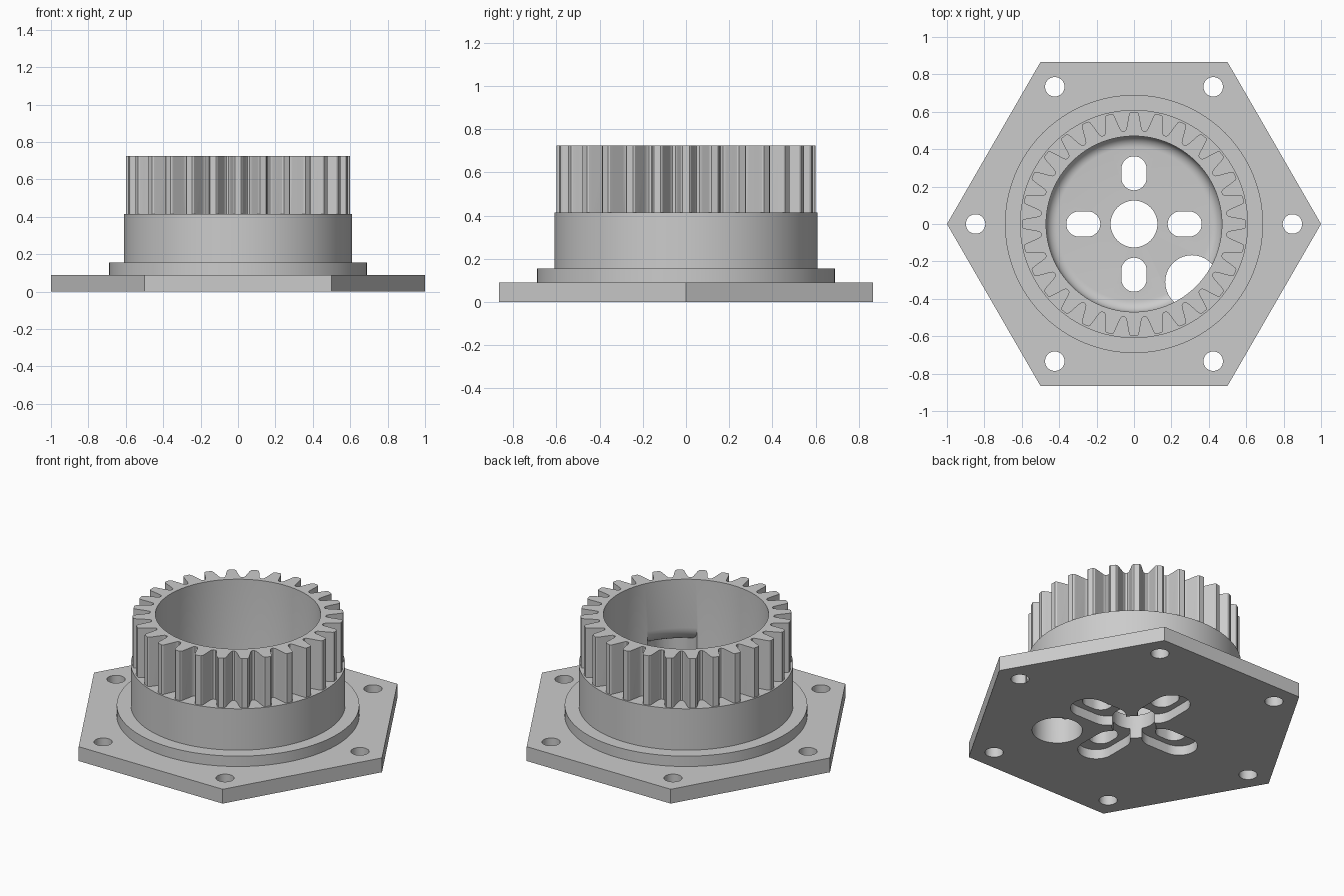
import bpy, bmesh, math
from mathutils import Matrix

cube = bpy.data.objects.get("Cube")
if cube:
    bpy.data.objects.remove(cube, do_unlink=True)

metal = bpy.data.materials.new("light_grey_metal")
GREY = (0.6, 0.6, 0.6, 1.0)
metal.use_nodes = True
metal.diffuse_color = GREY
metal.node_tree.nodes["Principled BSDF"].inputs["Base Color"].default_value = GREY


def finish(name, bm):
    bmesh.ops.recalc_face_normals(bm, faces=bm.faces)
    mesh = bpy.data.meshes.new(name)
    bm.to_mesh(mesh)
    bm.free()
    mesh.materials.append(metal)
    ob = bpy.data.objects.new(name, mesh)
    bpy.context.collection.objects.link(ob)
    return ob


def prism(name, outline, z0, z1):
    """Extrude a flat outline from z0 to z1."""
    bm = bmesh.new()
    face = bm.faces.new([bm.verts.new((x, y, z0)) for x, y in outline])
    top = bmesh.ops.extrude_face_region(bm, geom=[face])["geom"]
    bmesh.ops.translate(bm, vec=(0, 0, z1 - z0),
                        verts=[v for v in top if isinstance(v, bmesh.types.BMVert)])
    return finish(name, bm)


def lathe(name, profile, steps=128):
    """Revolve (radius, z) points that start and end on the axis."""
    bm = bmesh.new()
    vs = [bm.verts.new((r, 0, z)) for r, z in profile]
    es = [bm.edges.new(p) for p in zip(vs, vs[1:])]
    bmesh.ops.spin(bm, geom=vs + es, cent=(0, 0, 0), axis=(0, 0, 1),
                   angle=math.tau, steps=steps, use_merge=True)
    bmesh.ops.remove_doubles(bm, verts=bm.verts, dist=1e-5)
    return finish(name, bm)


def circle(x, y, r, n=48):
    return [(x + r * math.cos(math.tau * i / n), y + r * math.sin(math.tau * i / n))
            for i in range(n)]


def slot(inner, outer, width, angle, n=16):
    """Round-ended slot outline lying along a radial direction."""
    r = width / 2
    pts = []
    for cx, start in ((outer - r, -math.pi / 2), (inner + r, math.pi / 2)):
        for i in range(n + 1):
            a = start + math.pi * i / n
            pts.append((cx + r * math.cos(a), r * math.sin(a)))
    c, s = math.cos(angle), math.sin(angle)
    return [(x * c - y * s, x * s + y * c) for x, y in pts]


def combine(target, other, operation):
    mod = target.modifiers.new(operation.lower(), "BOOLEAN")
    mod.operation, mod.solver, mod.object = operation, "EXACT", other
    bpy.context.view_layer.objects.active = target
    bpy.ops.object.modifier_apply(modifier=mod.name)
    bpy.data.objects.remove(other, do_unlink=True)


# Hexagonal mounting plate
housing = prism("gear_housing", circle(0, 0, 1.0, 6), 0, 0.09)

# Flange and drum
combine(housing, lathe("flanged_drum", [(0, 0.05), (0.69, 0.05), (0.69, 0.155), (0.61, 0.155),
                                        (0.61, 0.415), (0, 0.415)]), "UNION")

# Toothed ring
TEETH = 28
half_tooth = [(1.5, 0.6), (2.3, 0.593), (2.8, 0.577), (4.3, 0.52), (4.9, 0.506), (5.7, 0.5)]
tooth = [(-a, r) for a, r in reversed(half_tooth)] + half_tooth
outline = []
for k in range(TEETH):
    for a, r in tooth:
        t = math.tau * k / TEETH + math.radians(a)
        outline.append((r * math.cos(t), r * math.sin(t)))
combine(housing, prism("toothed_ring", outline, 0.35, 0.725), "UNION")

# Bore with a rounded floor edge
FLOOR, R = 0.15, 0.06
fillet = [(0.47 - R + R * math.sin(a), FLOOR + R - R * math.cos(a))
          for a in (math.pi / 2 * i / 8 for i in range(9))]
combine(housing, lathe("bore_cutter", [(0, FLOOR)] + fillet + [(0.47, 0.9), (0, 0.9)]), "DIFFERENCE")

# Centre hole and corner bolt holes
combine(housing, prism("centre_cutter", circle(0, 0, 0.125, 64), -0.1, 0.3), "DIFFERENCE")
for k in range(6):
    a = math.tau * k / 6
    combine(housing, prism("bolt_cutter", circle(0.847 * math.cos(a), 0.847 * math.sin(a), 0.052),
                           -0.1, 0.13), "DIFFERENCE")

# Four screw slots, each recessed from below
for k in range(4):
    a = math.pi / 2 * k
    combine(housing, prism("slot_cutter", slot(0.18, 0.362, 0.135, a), -0.1, 0.3), "DIFFERENCE")
    combine(housing, prism("recess_cutter", slot(0.09, 0.44, 0.21, a), -0.1, 0.06), "DIFFERENCE")

# Cable passage that bites into the bore wall under a rounded lip
lip = [(0.57 - 0.1 * math.cos(a), 0.42 - 0.1 * math.sin(a))
       for a in (math.pi / 2 * i / 8 for i in range(9))]
passage = prism("passage_cutter", circle(0.31, -0.31, 0.143, 64), -0.1, 0.6)
combine(passage, lathe("lip_shape", [(0, 0.42)] + lip + [(0.65, 0.32), (0.65, -0.2), (0, -0.2)]),
        "INTERSECT")
combine(housing, passage, "DIFFERENCE")

# Smooth round walls, crisp edges
bpy.ops.object.select_all(action="DESELECT")
housing.select_set(True)
bpy.context.view_layer.objects.active = housing
bpy.ops.object.shade_smooth_by_angle(angle=math.radians(30))
